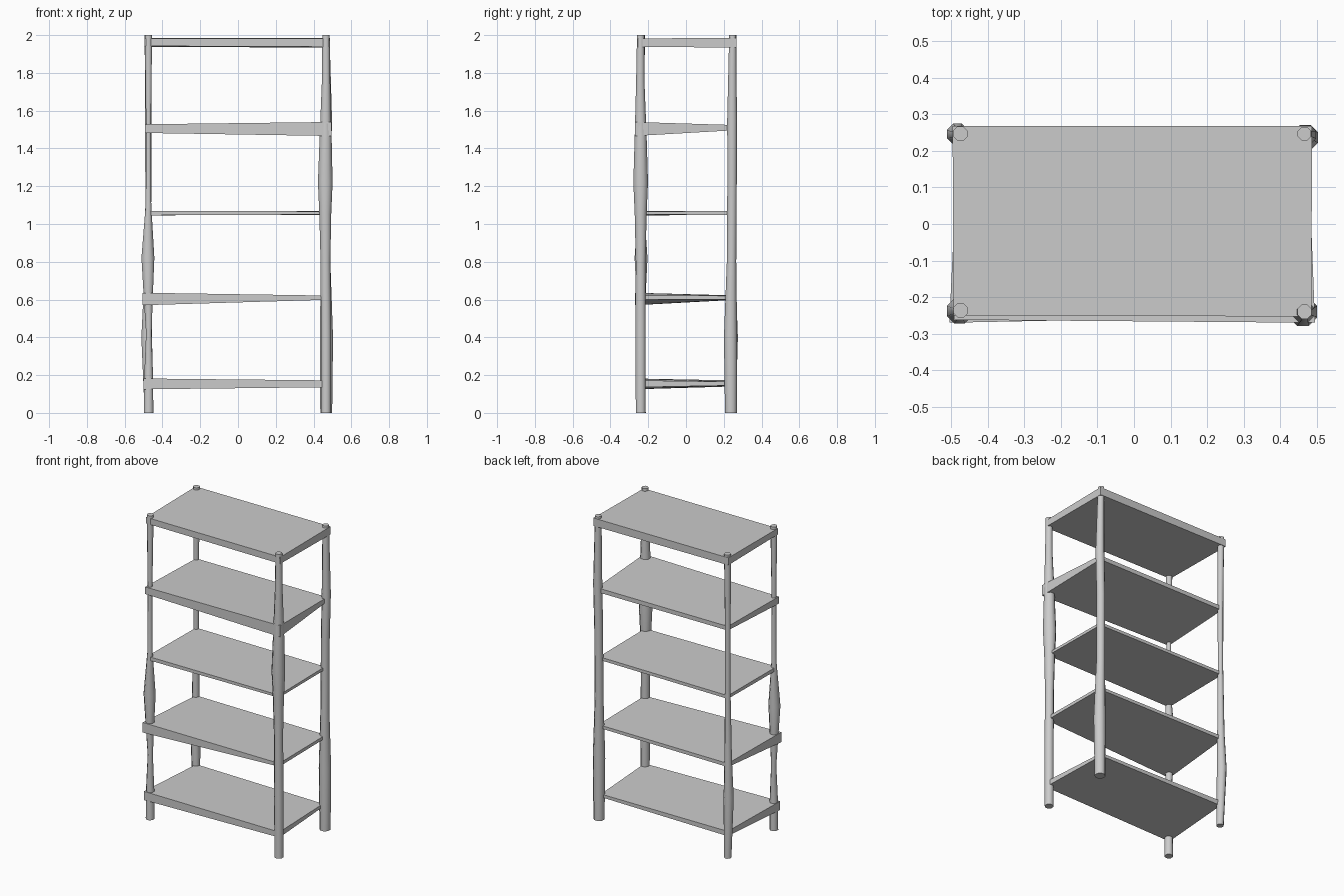
import bpy, bmesh
from math import cos, sin, pi

SIDES = 8


def finish(name, bm):
    bmesh.ops.recalc_face_normals(bm, faces=bm.faces)
    mesh = bpy.data.meshes.new(name)
    bm.to_mesh(mesh)
    bm.free()
    ob = bpy.data.objects.new(name, mesh)
    bpy.context.collection.objects.link(ob)
    return ob


def post(name, stations):
    """Loft an upright through (z, x, y, radius) stations."""
    bm = bmesh.new()
    rings = []
    for z, x, y, r in stations:
        rings.append([bm.verts.new((x + r * cos(2 * pi * (i + .5) / SIDES),
                                    y + r * sin(2 * pi * (i + .5) / SIDES), z))
                      for i in range(SIDES)])
    for a, b in zip(rings, rings[1:]):
        for i in range(SIDES):
            j = (i + 1) % SIDES
            bm.faces.new((a[i], a[j], b[j], b[i])).smooth = True
    bm.faces.new(rings[0])
    bm.faces.new(rings[-1])
    ob = finish(name, bm)
    bpy.ops.object.select_all(action='DESELECT')
    ob.select_set(True)
    bpy.context.view_layer.objects.active = ob
    bpy.ops.object.shade_smooth_by_angle(angle=pi * 50 / 180)


def shelf(name, corners):
    """Board with its own (x, y, bottom, top) at each corner."""
    bm = bmesh.new()
    low = [bm.verts.new((x, y, b)) for x, y, b, t in corners]
    top = [bm.verts.new((x, y, t)) for x, y, b, t in corners]
    bm.faces.new(low)
    bm.faces.new(top)
    for i in range(4):
        j = (i + 1) % 4
        bm.faces.new((low[i], low[j], top[j], top[i]))
    finish(name, bm)


# Four uneven uprights
post("front_left_post", [(0, -.473, -.238, .027), (.2, -.473, -.238, .025),
                         (.42, -.472, -.238, .016), (.6, -.475, -.238, .025),
                         (.82, -.477, -.238, .037), (1.1, -.474, -.238, .016),
                         (1.5, -.474, -.238, .014), (2, -.474, -.236, .021)])
post("front_right_post", [(0, .466, -.24, .028), (.4, .466, -.24, .029),
                          (.8, .463, -.24, .028), (1.05, .462, -.24, .034),
                          (1.22, .462, -.24, .042), (1.47, .464, -.24, .034),
                          (1.75, .466, -.242, .024), (2, .466, -.24, .021)])
post("back_right_post", [(0, .467, .238, .034), (.4, .468, .236, .038),
                         (.8, .464, .241, .027), (1.25, .465, .244, .027),
                         (1.55, .472, .244, .028), (2, .466, .247, .02)])
post("back_left_post", [(0, -.473, .242, .023), (.4, -.483, .246, .031),
                        (.65, -.478, .244, .023), (1.1, -.475, .244, .017),
                        (1.6, -.475, .244, .018), (2, -.475, .247, .021)])

# Shelves, corners in order front-left, front-right, back-right, back-left
shelf("bottom_shelf", [(-.50, -.265, .125, .182), (.48, -.255, .136, .172),
                       (.455, .235, .145, .165), (-.475, .245, .14, .172)])
shelf("lower_shelf", [(-.505, -.27, .57, .636), (.475, -.25, .599, .621),
                      (.47, .24, .60, .62), (-.48, .25, .598, .622)])
shelf("middle_shelf", [(-.485, -.25, 1.046, 1.07), (.47, -.245, 1.05, 1.067),
                       (.465, .24, 1.048, 1.068), (-.48, .25, 1.047, 1.068)])
shelf("upper_shelf", [(-.493, -.262, 1.482, 1.528), (.495, -.27, 1.466, 1.54),
                      (.475, .25, 1.496, 1.524), (-.48, .25, 1.497, 1.524)])
shelf("top_shelf", [(-.494, -.25, 1.942, 1.982), (.485, -.253, 1.938, 1.982),
                    (.487, .268, 1.934, 1.986), (-.496, .268, 1.938, 1.986)])
